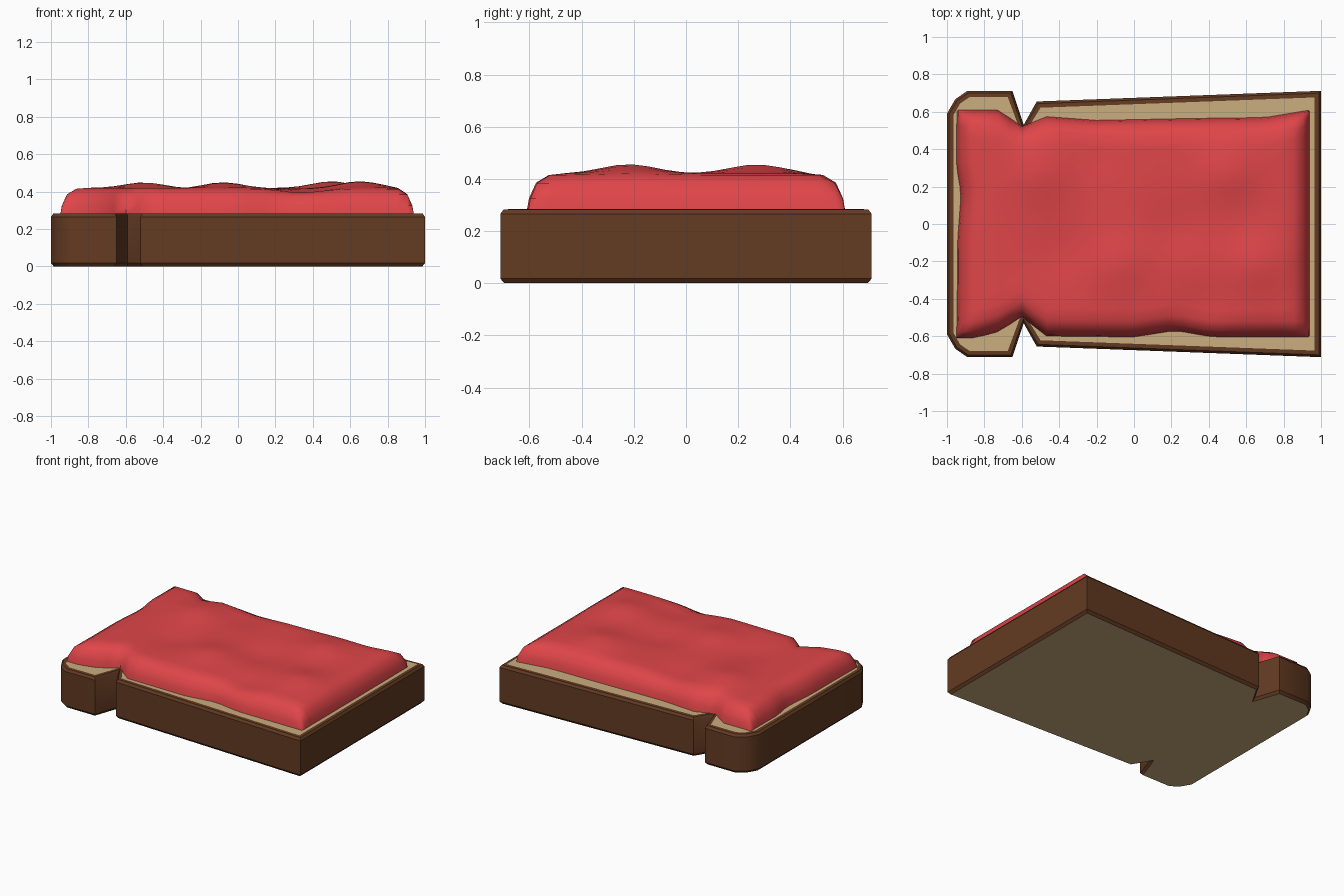
import bpy, bmesh
from math import exp
from mathutils import Vector

if "Cube" in bpy.data.objects:
    bpy.data.objects.remove(bpy.data.objects["Cube"])


def make_object(name, bm, color, angle):
    bmesh.ops.recalc_face_normals(bm, faces=bm.faces)
    me = bpy.data.meshes.new(name)
    bm.to_mesh(me)
    bm.free()
    ob = bpy.data.objects.new(name, me)
    bpy.context.collection.objects.link(ob)
    mat = bpy.data.materials.new(name + "_color")
    mat.diffuse_color = (*color, 1)
    mat.use_nodes = True
    mat.node_tree.nodes["Principled BSDF"].inputs["Base Color"].default_value = mat.diffuse_color
    me.materials.append(mat)
    bpy.ops.object.select_all(action='DESELECT')
    ob.select_set(True)
    bpy.context.view_layer.objects.active = ob
    bpy.ops.object.shade_smooth_by_angle(angle=angle)
    return ob


def inset(points, d):
    """Mitred inward offset of a counter-clockwise outline."""
    out = []
    n = len(points)
    for i, p in enumerate(points):
        a = (p - points[i - 1]).normalized()
        b = (points[(i + 1) % n] - p).normalized()
        na, nb = Vector((-a.y, a.x)), Vector((-b.y, b.x))
        m = (na + nb).normalized()
        out.append(p + m * min(d / max(m.dot(na), 0.1), 1.9 * d))
    return out


def loft(bm, rings):
    loops = [[bm.verts.new((p.x, p.y, z)) for p in inset(outline, d)] for d, z in rings]
    for lo, hi in zip(loops, loops[1:]):
        for i in range(len(lo)):
            j = (i + 1) % len(lo)
            bm.faces.new((lo[i], lo[j], hi[j], hi[i]))
    return loops


# Slice outline: back half, mirrored to the front
half = [Vector(p) for p in [(1, .712), (-.52, .655), (-.59, .53), (-.65, .712),
                            (-.89, .712), (-.955, .668), (-1, .59)]]
outline = half + [Vector((p.x, -p.y)) for p in reversed(half)]

# Crust with softened top and bottom rims
bm = bmesh.new()
loft(bm, [(.015, 0), (0, .018), (0, .265), (.012, .282), (.034, .284)])
make_object("crust", bm, (.125, .043, .016), 0.6)

# Bread crumb, visible on top and underneath
bm = bmesh.new()
loops = loft(bm, [(.015, 0), (.034, .284)])
for loop in (loops[0], loops[-1]):
    bm.faces.new(loop)
bmesh.ops.triangulate(bm, faces=[f for f in bm.faces if len(f.verts) > 4])
make_object("bread_crumb", bm, (.59, .42, .21), 0.5)

# Jam layer: wavy grid with rounded rim, pinched at the notches
BACK = [(-1, .61), (-.72, .61), (-.6, .52), (-.47, .575), (-.2, .555),
        (.3, .565), (.7, .57), (1, .62)]
FRONT = [(-1, .61), (-.85, .61), (-.72, .575), (-.6, .495), (-.47, .60), (0, .605),
         (.22, .57), (.42, .605), (1, .605)]
LEFT = [(-1, .955), (-.3, .945), (-.1, .945), (.16, .925), (.3, .95), (1, .945)]
RIM = [(0, .28), (.008, .325), (.035, .385), (.085, .415)]
BUMPS = [(-.5, .27, .03), (-.08, -.22, .03), (.5, .27, .036), (.65, -.22, .036),
         (.22, -.02, -.02), (-.4, -.15, -.015), (-.2, .4, -.015), (.35, -.45, -.025)]


def lerp(table, t):
    for (a, va), (b, vb) in zip(table, table[1:]):
        if t <= b:
            return va + (vb - va) * (t - a) / (b - a)
    return table[-1][1]


def axis(n):
    """Rim stations at both ends plus n inner stations: (position 0..1, side inset, height)."""
    lo = [(0, d, z) for d, z in RIM]
    mid = [((i + 1) / (n + 1), None, .42) for i in range(n)]
    hi = [(1, -d, z) for d, z in reversed(RIM)]
    return lo + mid + hi


def place(station, lo, hi):
    t, d, _ = station
    if d is not None:
        return (lo if t == 0 else hi) + d
    return lo + .085 + (hi - lo - .17) * t


bm = bmesh.new()
grid = []
for sx in axis(25):
    row = []
    for sy in axis(15):
        y0 = place(sy, -.6, .6)
        x = place(sx, -lerp(LEFT, y0), .94)
        y = place(sy, -lerp(FRONT, x), lerp(BACK, x))
        z = min(sx[2], sy[2])
        fade = max(0, (z - .28) / .14) ** 2
        z += fade * sum(h * exp(-((x - bx) ** 2 + (y - by) ** 2) / .022)
                        for bx, by, h in BUMPS)
        row.append(bm.verts.new((x, y, z)))
    grid.append(row)
for r, s in zip(grid, grid[1:]):
    for i in range(len(r) - 1):
        bm.faces.new((r[i], s[i], s[i + 1], r[i + 1]))
make_object("jam_spread", bm, (.74, .06, .066), 1.2)
